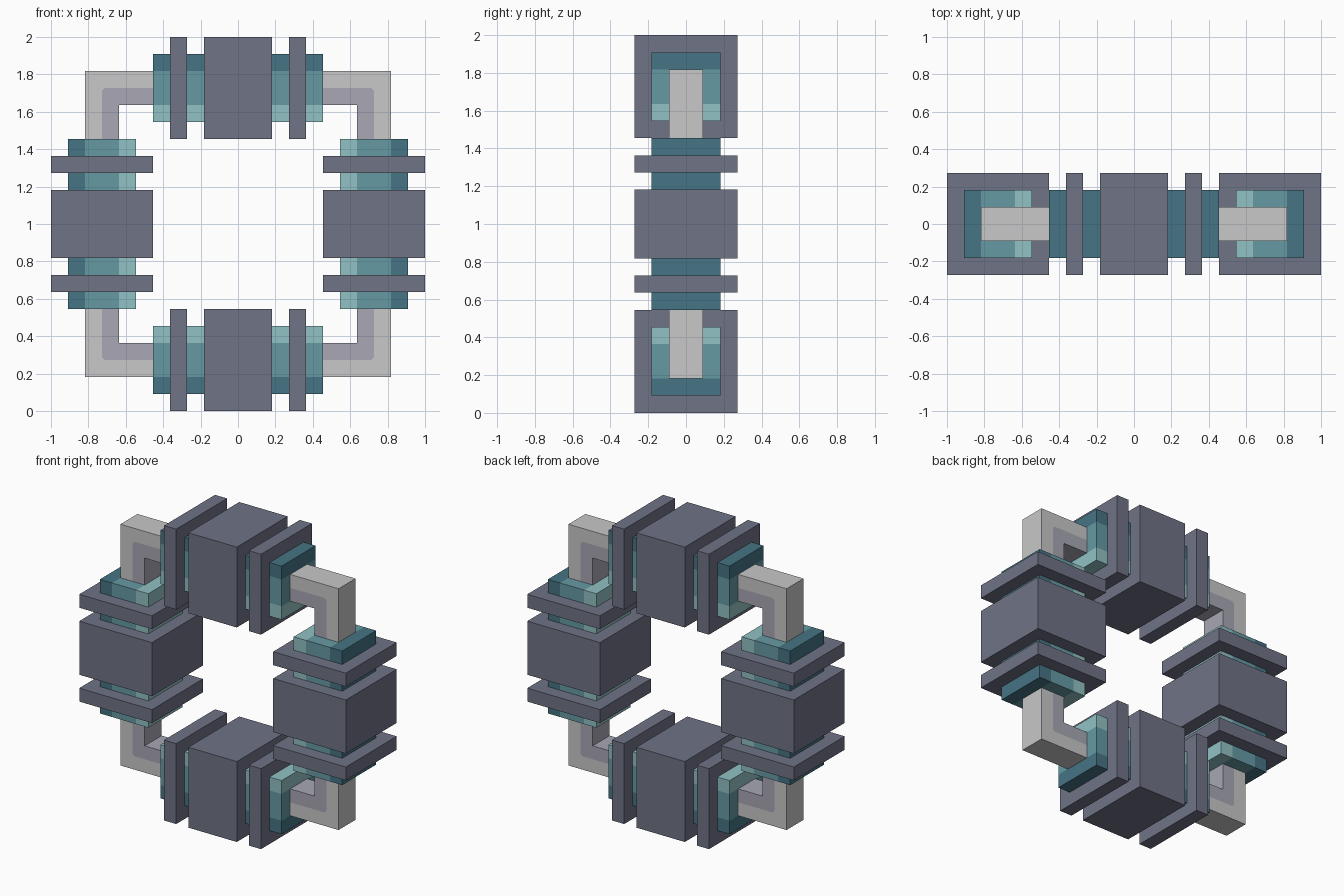
import bpy, bmesh, math
from mathutils import Matrix, Vector

if "Cube" in bpy.data.objects:
    bpy.data.objects.remove(bpy.data.objects["Cube"], do_unlink=True)

U = 1 / 11                      # basic building unit
CENTRE = Vector((0, 0, 1))
RADIUS = 8 * U                  # distance from ring centre to the block centres


def material(name, *rgb):
    lin = [((c / 255 + 0.055) / 1.055) ** 2.4 for c in rgb] + [1]
    m = bpy.data.materials.new(name)
    m.use_nodes = True
    m.diffuse_color = lin
    m.node_tree.nodes["Principled BSDF"].inputs["Base Color"].default_value = lin
    return m


slate = material("slate", 111, 115, 134)
dark_teal = material("dark teal", 70, 116, 133)
mid_teal = material("mid teal", 101, 154, 164)
light_teal = material("light teal", 145, 193, 196)
pale_grey = material("pale grey", 200, 200, 200)
lavender = material("lavender grey", 168, 167, 181)


def finish(bm, name, mats):
    mesh = bpy.data.meshes.new(name)
    bmesh.ops.recalc_face_normals(bm, faces=bm.faces)
    bm.to_mesh(mesh)
    bm.free()
    for m in mats:
        mesh.materials.append(m)
    return mesh


def box(name, length, thick, mats, x=0):
    """Square-section bar along x, at the top of the ring."""
    bm = bmesh.new()
    bmesh.ops.create_cube(bm, size=1)
    bmesh.ops.scale(bm, vec=(length, thick, thick), verts=bm.verts)
    bmesh.ops.translate(bm, vec=(x, 0, RADIUS), verts=bm.verts)
    if len(mats) > 1:           # colour bands by distance from the ring centre
        cuts = (RADIUS - U, RADIUS + U)
        for z in cuts:
            bmesh.ops.bisect_plane(bm, geom=bm.verts[:] + bm.edges[:] + bm.faces[:],
                                   plane_co=(0, 0, z), plane_no=(0, 0, 1))
        for f in bm.faces:
            f.material_index = sum(f.calc_center_median().z > z for z in cuts)
    return finish(bm, name, mats)


def place(mesh, name, angle=0):
    ob = bpy.data.objects.new(name, mesh)
    ob.matrix_world = Matrix.Translation(CENTRE) @ Matrix.Rotation(angle, 4, 'Y')
    bpy.context.collection.objects.link(ob)


# Station: wide block, two flanges and a banded core, repeated on four sides
station = {
    "block": box("block", 4 * U, 6 * U, [slate]),
    "flange_a": box("flange_a", U, 6 * U, [slate], -3.5 * U),
    "flange_b": box("flange_b", U, 6 * U, [slate], 3.5 * U),
    "core": box("core", 10 * U, 4 * U, [light_teal, mid_teal, dark_teal]),
}
for i, side in enumerate(("top", "left", "bottom", "right")):
    for part, mesh in station.items():
        place(mesh, f"{side}_{part}", i * math.pi / 2)

# Square pipe: pale outer half, lavender inner half with nipped corners
bm = bmesh.new()
NIP = 0.015
layers = []
for y in (-U, U):
    outer, mid, inner = [], [], []
    for sx, sz in ((1, 1), (-1, 1), (-1, -1), (1, -1)):
        outer.append(bm.verts.new((sx * 9 * U, y, sz * 9 * U)))
        inner.append(bm.verts.new((sx * 7 * U, y, sz * 7 * U)))
        pair = [bm.verts.new((sx * (RADIUS - NIP), y, sz * RADIUS)),
                bm.verts.new((sx * RADIUS, y, sz * (RADIUS - NIP)))]
        mid += pair if sx * sz < 0 else pair[::-1]
    for c in range(4):
        n = (c + 1) % 4
        for ring, index in ((outer, 0), (inner, 1)):
            bm.faces.new((ring[c], mid[2 * c], mid[2 * c + 1])).material_index = index
            bm.faces.new((ring[c], mid[2 * c + 1], mid[2 * n], ring[n])).material_index = index
    layers.append((outer, inner))
for index in (0, 1):
    front, back = layers[0][index], layers[1][index]
    for c in range(4):
        n = (c + 1) % 4
        bm.faces.new((front[c], front[n], back[n], back[c])).material_index = index
place(finish(bm, "square_pipe", [pale_grey, lavender]), "square_pipe")
